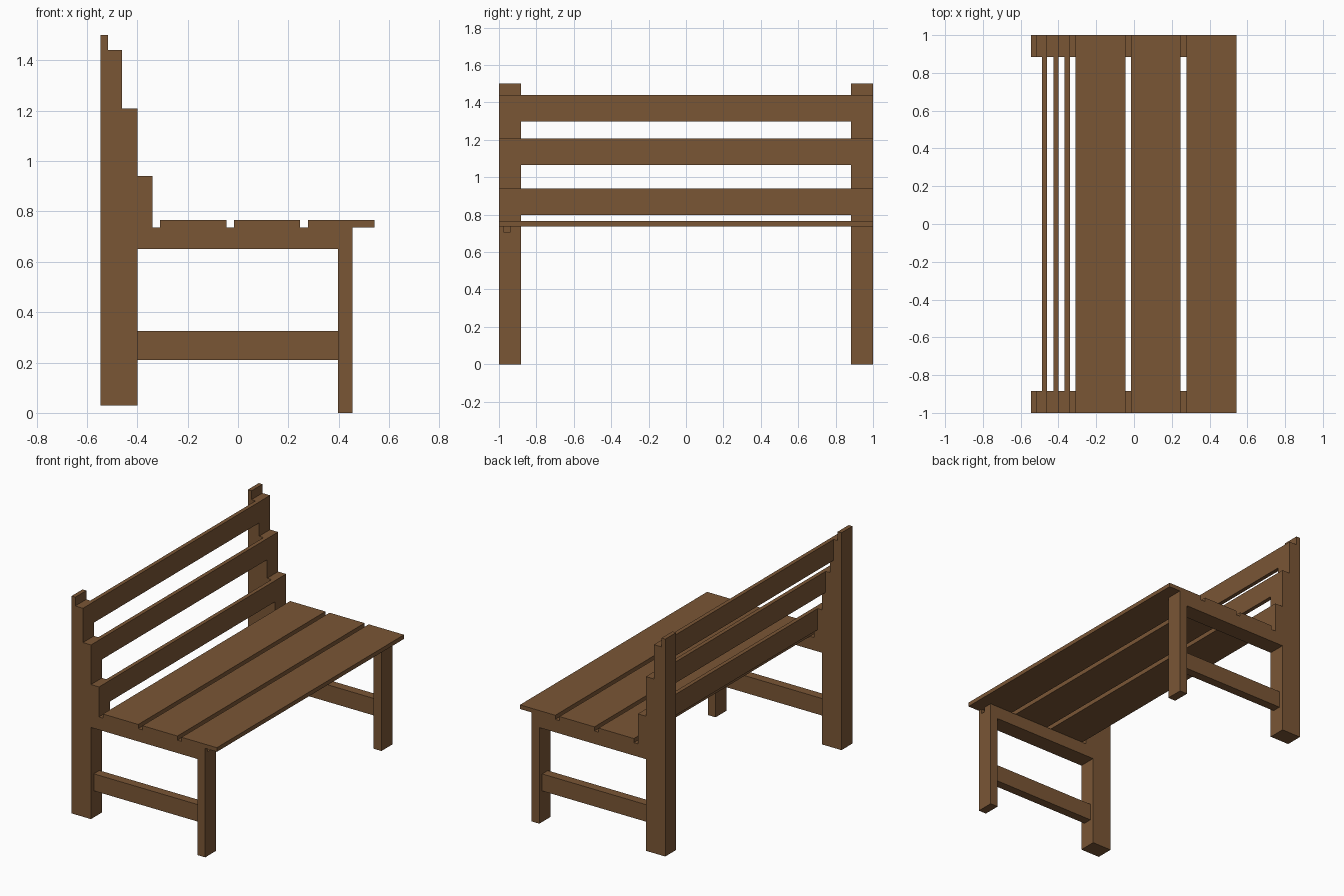
import bpy, bmesh

if "Cube" in bpy.data.objects:
    bpy.data.objects.remove(bpy.data.objects["Cube"])

wood = bpy.data.materials.new("brown wood")
wood.diffuse_color = (0.195, 0.093, 0.036, 1)
wood.use_nodes = True
wood.node_tree.nodes["Principled BSDF"].inputs["Base Color"].default_value = wood.diffuse_color


def prism(name, profile, y0, y1):
    """Extrude an x-z profile from y0 to y1."""
    bm = bmesh.new()
    face = bm.faces.new([bm.verts.new((x, y0, z)) for x, z in profile])
    ext = bmesh.ops.extrude_face_region(bm, geom=[face])
    moved = [v for v in ext["geom"] if isinstance(v, bmesh.types.BMVert)]
    bmesh.ops.translate(bm, verts=moved, vec=(0, y1 - y0, 0))
    bmesh.ops.recalc_face_normals(bm, faces=bm.faces)
    mesh = bpy.data.meshes.new(name)
    bm.to_mesh(mesh)
    bm.free()
    mesh.materials.append(wood)
    obj = bpy.data.objects.new(name, mesh)
    bpy.context.collection.objects.link(obj)
    return obj


def box(name, x0, x1, y0, y1, z0, z1):
    return prism(name, [(x0, z0), (x1, z0), (x1, z1), (x0, z1)], y0, y1)


# stepped outline of the back post
post = [(-0.545, 0.03), (-0.40, 0.03), (-0.40, 0.737), (-0.34, 0.737),
        (-0.34, 0.94), (-0.40, 0.94), (-0.40, 1.208), (-0.46, 1.208),
        (-0.46, 1.44), (-0.517, 1.44), (-0.517, 1.50), (-0.545, 1.50)]

# end frames: back post, front leg, seat rail and inset stretcher
legs = {}
for side, s in (("left", -1), ("right", 1)):
    inner, outer = sorted((s * 0.883, s * 1.0))
    prism("back_post_" + side, post, inner, outer)
    legs[side] = box("front_leg_" + side, 0.397, 0.455, inner, outer, 0, 0.737)
    box("seat_rail_" + side, -0.40, 0.397, inner, outer, 0.65, 0.737)
    a, b = sorted((s * 0.91, s * 0.97))
    box("stretcher_" + side, -0.40, 0.397, a, b, 0.21, 0.325)

# small square socket at the top of one front leg
cutter = box("socket_cutter", 0.425, 0.50, -0.974, -0.942, 0.705, 0.76)
cutter.hide_render = True
cutter.hide_viewport = True
cutter.display_type = 'WIRE'
mod = legs["left"].modifiers.new("socket", 'BOOLEAN')
mod.object = cutter
mod.operation = 'DIFFERENCE'
mod.solver = 'EXACT'

# backrest slats, flush with the post steps
for i, (front, z0, z1) in enumerate([(-0.34, 0.797, 0.94),
                                     (-0.40, 1.065, 1.208),
                                     (-0.46, 1.298, 1.44)]):
    box(f"back_slat_{i + 1}", front - 0.027, front, -0.883, 0.883, z0, z1)

# seat boards
for i, (x0, x1) in enumerate([(-0.31, -0.046), (-0.015, 0.247), (0.278, 0.542)]):
    box(f"seat_board_{i + 1}", x0, x1, -1, 1, 0.737, 0.765)
